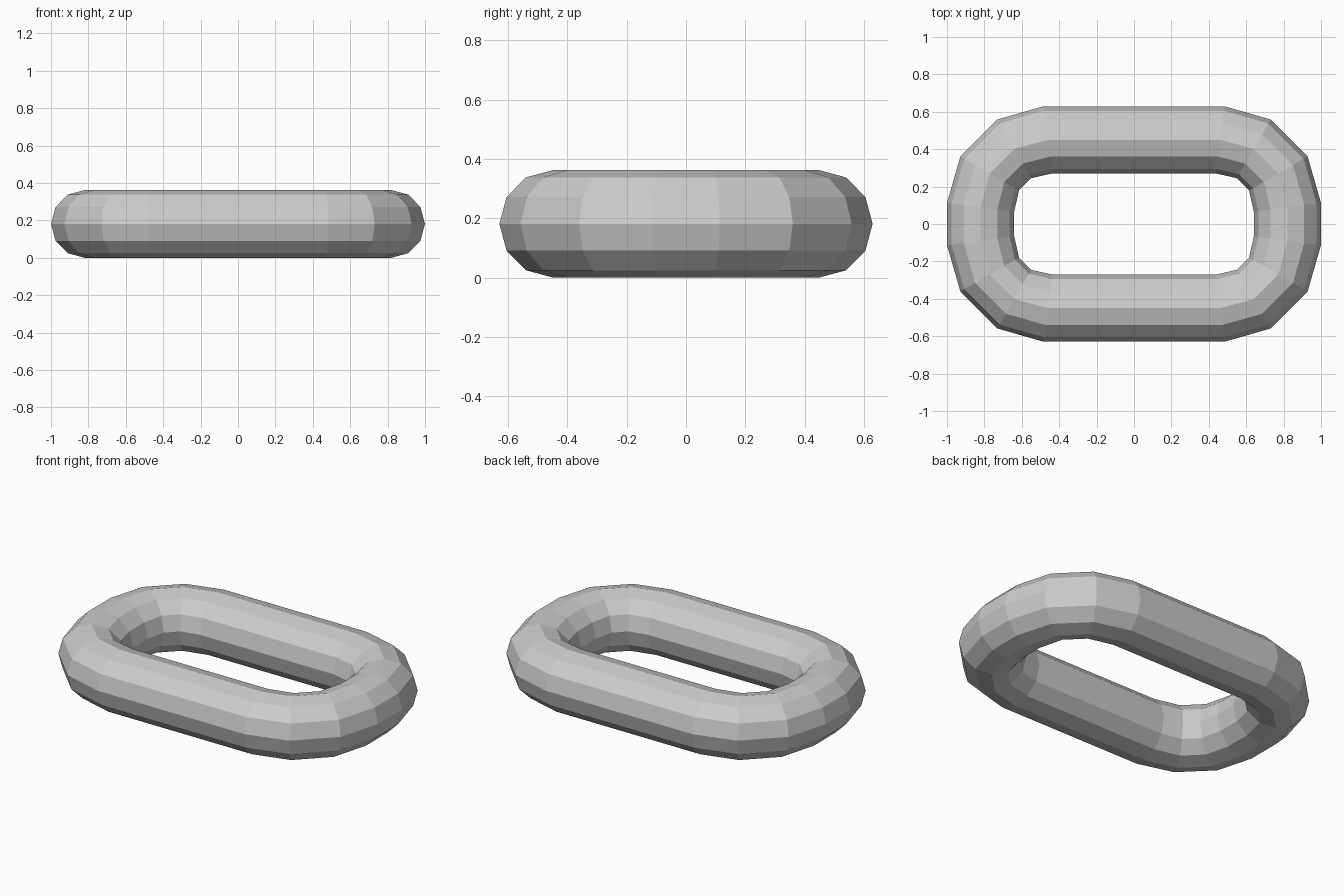
import bpy, bmesh
from math import sin, cos, pi, radians

if "Cube" in bpy.data.objects:
    bpy.data.objects.remove(bpy.data.objects["Cube"])

SIDES = 12          # sides of the bar
BAR = 0.181         # bar radius
CX, CY = 0.46, 0.09  # corner arc centres
BEND = 0.36         # corner arc radius

# Quarter of the path: centre point and mitred section direction
quarter = []
for arc, tilt in ((0, 7.5), (30, 30), (60, 60), (90, 82.5)):
    a, t = radians(arc), radians(tilt)
    quarter.append((CX + BEND * cos(a), CY + BEND * sin(a), cos(t), sin(t)))


def mirrored(pts, sx, sy):
    return [(sx * x, sy * y, sx * u, sy * v) for x, y, u, v in pts]


# tilt at the arc ends leans towards the bend
path = (quarter + mirrored(quarter[::-1], -1, 1)
        + mirrored(quarter, -1, -1) + mirrored(quarter[::-1], 1, -1))

# Round bar swept around the closed path
bm = bmesh.new()
rings = []
for x, y, u, v in path:
    ring = []
    for i in range(SIDES):
        a = 2 * pi * i / SIDES
        d = BAR * cos(a)
        ring.append(bm.verts.new((x + u * d, y + v * d, BAR + BAR * sin(a))))
    rings.append(ring)
for k, ring in enumerate(rings):
    nxt = rings[(k + 1) % len(rings)]
    for i in range(SIDES):
        j = (i + 1) % SIDES
        bm.faces.new((ring[i], nxt[i], nxt[j], ring[j]))
bmesh.ops.recalc_face_normals(bm, faces=bm.faces)

mesh = bpy.data.meshes.new("chain_link")
bm.to_mesh(mesh)
bm.free()
bpy.context.collection.objects.link(bpy.data.objects.new("chain_link", mesh))
